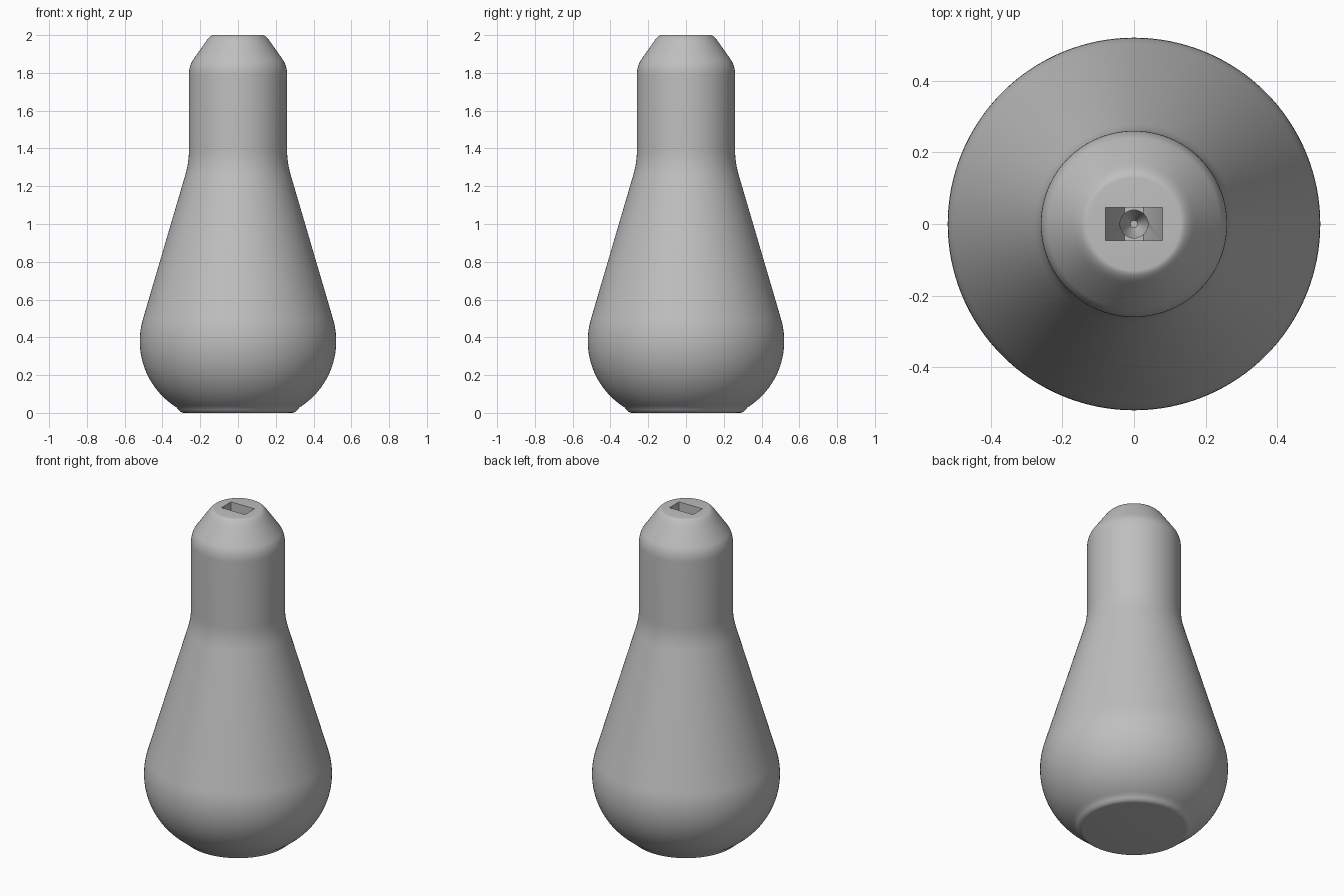
import bpy, bmesh
from math import sin, cos, radians
from mathutils import Vector

cube = bpy.data.objects.get("Cube")
if cube:
    bpy.data.objects.remove(cube)

grey = bpy.data.materials.new("plain grey")
grey.use_nodes = True
grey.diffuse_color = (0.52, 0.52, 0.52, 1)
grey.node_tree.nodes["Principled BSDF"].inputs["Base Color"].default_value = (0.52, 0.52, 0.52, 1)


def add_object(name, bm):
    mesh = bpy.data.meshes.new(name)
    bmesh.ops.recalc_face_normals(bm, faces=bm.faces)
    bm.to_mesh(mesh)
    bm.free()
    obj = bpy.data.objects.new(name, mesh)
    obj.data.materials.append(grey)
    bpy.context.collection.objects.link(obj)
    return obj


def fillet(a, corner, b, steps=8):
    """Rounded corner between two profile points."""
    a, c, b = Vector(a), Vector(corner), Vector(b)
    ts = [i / steps for i in range(steps + 1)]
    return [tuple(a * (1 - t) ** 2 + c * 2 * t * (1 - t) + b * t * t) for t in ts]


def lathe(name, profile, segments=128):
    """Closed solid of revolution with flat end caps."""
    bm = bmesh.new()
    rings = []
    for r, z in profile:
        rings.append([bm.verts.new((r * cos(radians(360 * i / segments)),
                                    r * sin(radians(360 * i / segments)), z))
                      for i in range(segments)])
    for low, high in zip(rings, rings[1:]):
        for i in range(segments):
            j = (i + 1) % segments
            bm.faces.new((low[i], low[j], high[j], high[i]))
    bm.faces.new(rings[0])
    bm.faces.new(rings[-1])
    return add_object(name, bm)


def prism(name, outline, half_depth):
    """Extrude an x-z outline along y."""
    bm = bmesh.new()
    face = bm.faces.new([bm.verts.new((x, -half_depth, z)) for x, z in outline])
    extruded = bmesh.ops.extrude_face_region(bm, geom=[face])["geom"]
    verts = [v for v in extruded if isinstance(v, bmesh.types.BMVert)]
    bmesh.ops.translate(bm, verts=verts, vec=(0, 2 * half_depth, 0))
    return add_object(name, bm)


# Body: rounded base, round belly, tapering shoulder, straight neck, chamfered tip
belly = [(0.106 + 0.414 * cos(radians(a)), 0.38 + 0.414 * sin(radians(a)))
         for a in [-58 + 74.3 * i / 28 for i in range(29)]]
profile = fillet((0.285, 0), (0.303, 0), (0.317, 0.019), 5)
profile += belly
profile += fillet((0.279, 1.26), (0.26, 1.326), (0.26, 1.39))
profile += fillet((0.26, 1.79), (0.26, 1.834), (0.24, 1.866))
profile += fillet((0.172, 1.963), (0.147, 2.0), (0.13, 2.0))
body = lathe("body", profile)

# Slot in the tip, its floor sloping to a conical centre hole
slot = prism("slot_cutter", [(-0.079, 2.1), (-0.079, 1.8), (-0.027, 1.7),
                             (0.027, 1.7), (0.079, 1.8), (0.079, 2.1)], 0.046)
hole = lathe("hole_cutter", [(0.01, 1.55), (0.039, 1.62), (0.039, 1.9)], 32)

bpy.context.view_layer.objects.active = body
body.select_set(True)
for cutter in (slot, hole):
    cutter.hide_render = True
    cut = body.modifiers.new("cut", "BOOLEAN")
    cut.operation = "DIFFERENCE"
    cut.solver = "EXACT"
    cut.object = cutter
    bpy.ops.object.modifier_apply(modifier=cut.name)
    bpy.data.objects.remove(cutter)

bpy.ops.object.shade_smooth_by_angle(angle=radians(30))
